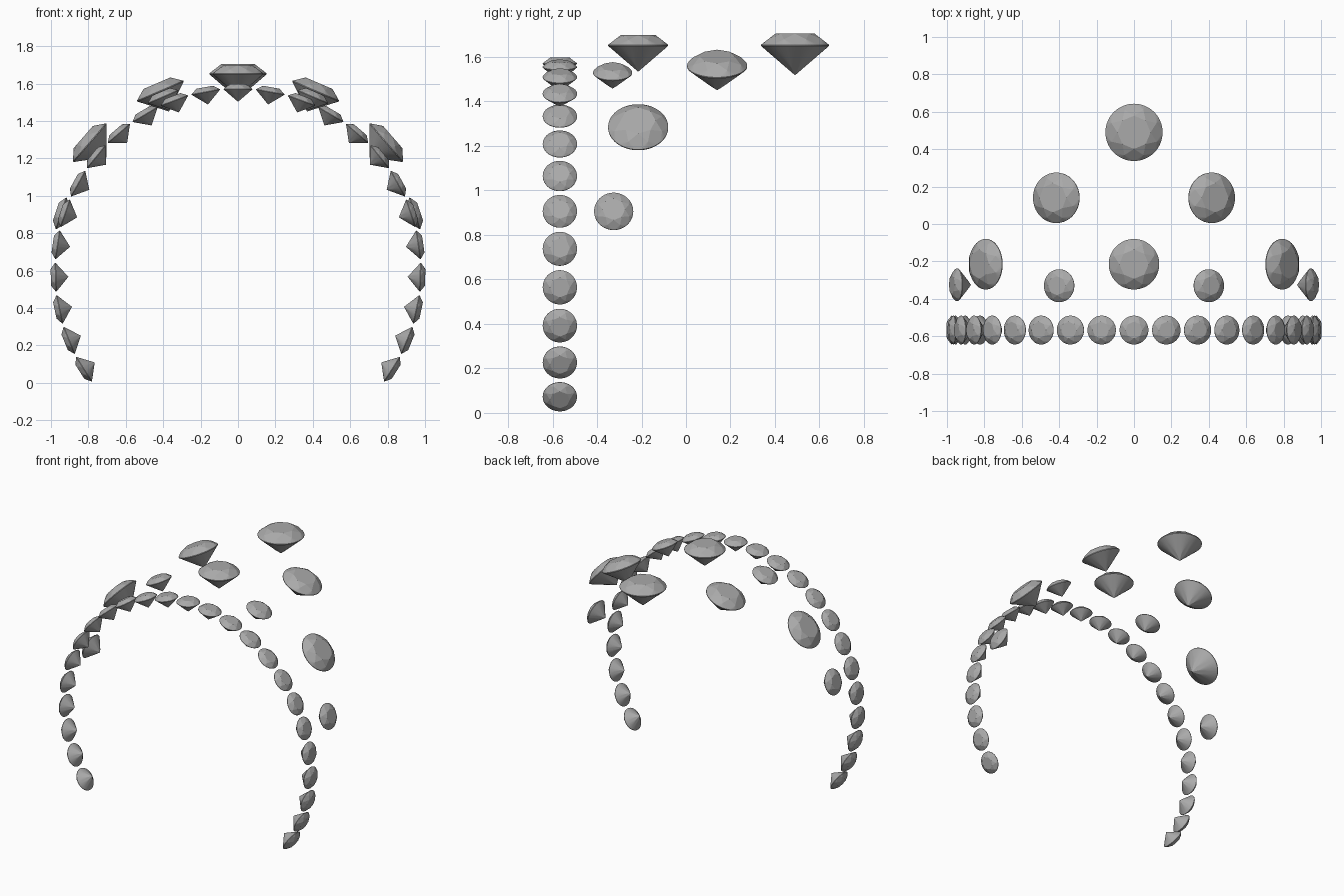
import bpy, bmesh
from math import sin, cos, pi, radians
from mathutils import Vector

cube = bpy.data.objects.get("Cube")
if cube:
    bpy.data.objects.remove(cube, do_unlink=True)

# Single stone colour
grey = bpy.data.materials.new("stone_grey")
grey.use_nodes = True
colour = (0.4, 0.4, 0.4, 1)
grey.diffuse_color = colour
grey.node_tree.nodes["Principled BSDF"].inputs["Base Color"].default_value = colour

# Brilliant cut proportions for a girdle radius of 1
TABLE, CROWN, PAVILION, GIRDLE = 0.58, 0.324, 0.862, 0.017
FOLD, STEPS = 8, 8
SECTOR = 2 * pi / FOLD


def brilliant_mesh():
    bm = bmesh.new()

    def ring(count, radius, z, offset=0.0):
        return [bm.verts.new((radius * cos(2 * pi * i / count + offset),
                              radius * sin(2 * pi * i / count + offset), z))
                for i in range(count)]

    def half(inner, mids, girdle):
        # Main kites, plus girdle facets fanned around each middle point
        for k in range(FOLD):
            bm.faces.new((inner[k], mids[k - 1], girdle[k * STEPS], mids[k]))
            for s in range(STEPS):
                i = k * STEPS + s
                bm.faces.new((mids[k], girdle[i], girdle[(i + 1) % len(girdle)]))

    upper = ring(FOLD * STEPS, 1, GIRDLE)
    lower = ring(FOLD * STEPS, 1, -GIRDLE)
    for i in range(len(upper)):
        bm.faces.new((upper[i - 1], upper[i], lower[i], lower[i - 1]))

    # Crown: table, star facets, kites
    table = ring(FOLD, TABLE, GIRDLE + CROWN)
    reach = (1 + TABLE) / 2
    star = ring(FOLD, reach / cos(SECTOR / 2),
                GIRDLE + CROWN * (1 - reach) / (1 - TABLE), SECTOR / 2)
    bm.faces.new(table)
    for k in range(FOLD):
        bm.faces.new((table[k], table[(k + 1) % FOLD], star[k]))
    half(table, star, upper)

    # Pavilion: long kites meeting at the point
    reach = 0.25
    belly = ring(FOLD, reach / cos(SECTOR / 2),
                 -GIRDLE - PAVILION * (1 - reach), SECTOR / 2)
    point = bm.verts.new((0, 0, -GIRDLE - PAVILION))
    half([point] * FOLD, belly, lower)

    bmesh.ops.recalc_face_normals(bm, faces=bm.faces)
    mesh = bpy.data.meshes.new("brilliant_gem")
    bm.to_mesh(mesh)
    bm.free()
    mesh.materials.append(grey)
    return mesh


GEM = brilliant_mesh()
CENTRE_Z = 0.595


def gem(name, tilt, y, distance, radius):
    # Place a gem facing outward from the arch axis
    obj = bpy.data.objects.new(name, GEM)
    bpy.context.collection.objects.link(obj)
    a = radians(tilt)
    obj.location = Vector((distance * sin(a), y, CENTRE_Z + distance * cos(a)))
    obj.rotation_euler = (0, a, 0)
    obj.scale = (radius,) * 3


def gem_pair(name, tilt, *args):
    gem("left_" + name, tilt, *args)
    gem("right_" + name, -tilt, *args)


# Front arch of small gems
gem("top_band_gem", 0, -0.567, 0.975, 0.077)
for n in range(1, 13):
    gem_pair(f"band_gem_{n}", n * 10.2, -0.567, 0.975, 0.077)

# Larger gems behind the arch
gem("back_centre_gem", 0, 0.49, 1.057, 0.153)
gem("front_centre_gem", 0, -0.215, 1.057, 0.135)
gem_pair("upper_large_gem", 23.3, 0.14, 1.05, 0.135)
gem_pair("side_large_gem", 49, -0.215, 1.05, 0.135)
gem_pair("upper_medium_gem", 23.2, -0.33, 1.016, 0.088)
gem_pair("side_medium_gem", 71.8, -0.325, 0.995, 0.088)
